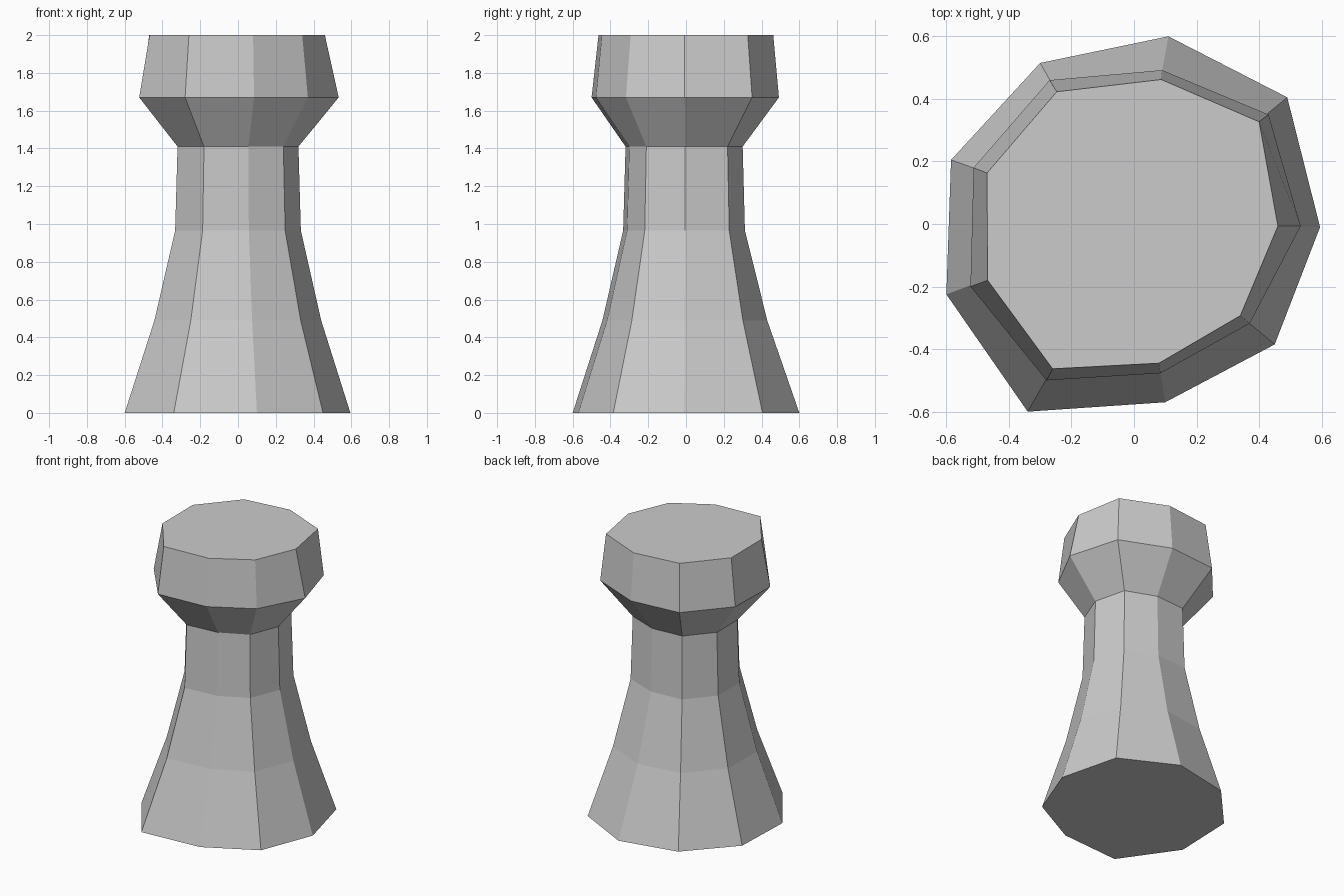
import bpy, bmesh

# Irregular nine-sided outlines, in the same corner order
base = [(0.595, -0.01), (0.49, 0.405), (0.11, 0.60), (-0.30, 0.515), (-0.585, 0.205),
        (-0.60, -0.225), (-0.34, -0.60), (0.10, -0.57), (0.45, -0.385)]
neck = [(0.32, -0.005), (0.265, 0.22), (0.055, 0.30), (-0.17, 0.285), (-0.32, 0.11),
        (-0.32, -0.12), (-0.18, -0.32), (0.055, -0.30), (0.24, -0.21)]
head = [(0.533, -0.007), (0.43, 0.35), (0.09, 0.492), (-0.27, 0.46), (-0.513, 0.18),
        (-0.523, -0.20), (-0.28, -0.50), (0.085, -0.477), (0.37, -0.318)]
top = [(0.46, -0.007), (0.40, 0.327), (0.087, 0.462), (-0.247, 0.423), (-0.47, 0.163),
       (-0.468, -0.18), (-0.26, -0.463), (0.08, -0.445), (0.34, -0.293)]


def blend(a, b, t):
    return [(p[0] * (1 - t) + q[0] * t, p[1] * (1 - t) + q[1] * t) for p, q in zip(a, b)]


waist = [(x * 1.04, y * 1.04) for x, y in neck]
levels = [(0, base), (0.49, blend(base, waist, 0.59)), (0.965, waist),
          (1.41, neck), (1.67, head), (2.0, top)]

# Column: flared foot, neck and wide head lofted as one closed surface
bm = bmesh.new()
rings = [[bm.verts.new((x, y, z)) for x, y in outline] for z, outline in levels]
for lo, hi in zip(rings, rings[1:]):
    for i in range(9):
        j = (i + 1) % 9
        bm.faces.new((lo[i], lo[j], hi[j], hi[i]))
bm.faces.new(rings[0][::-1])
bm.faces.new(rings[-1])

mesh = bpy.data.meshes.new("faceted_column")
bm.to_mesh(mesh)
bm.free()
column = bpy.data.objects.new("faceted_column", mesh)
bpy.context.collection.objects.link(column)

grey = bpy.data.materials.new("light_grey")
grey.diffuse_color = (0.6, 0.6, 0.6, 1)
mesh.materials.append(grey)
